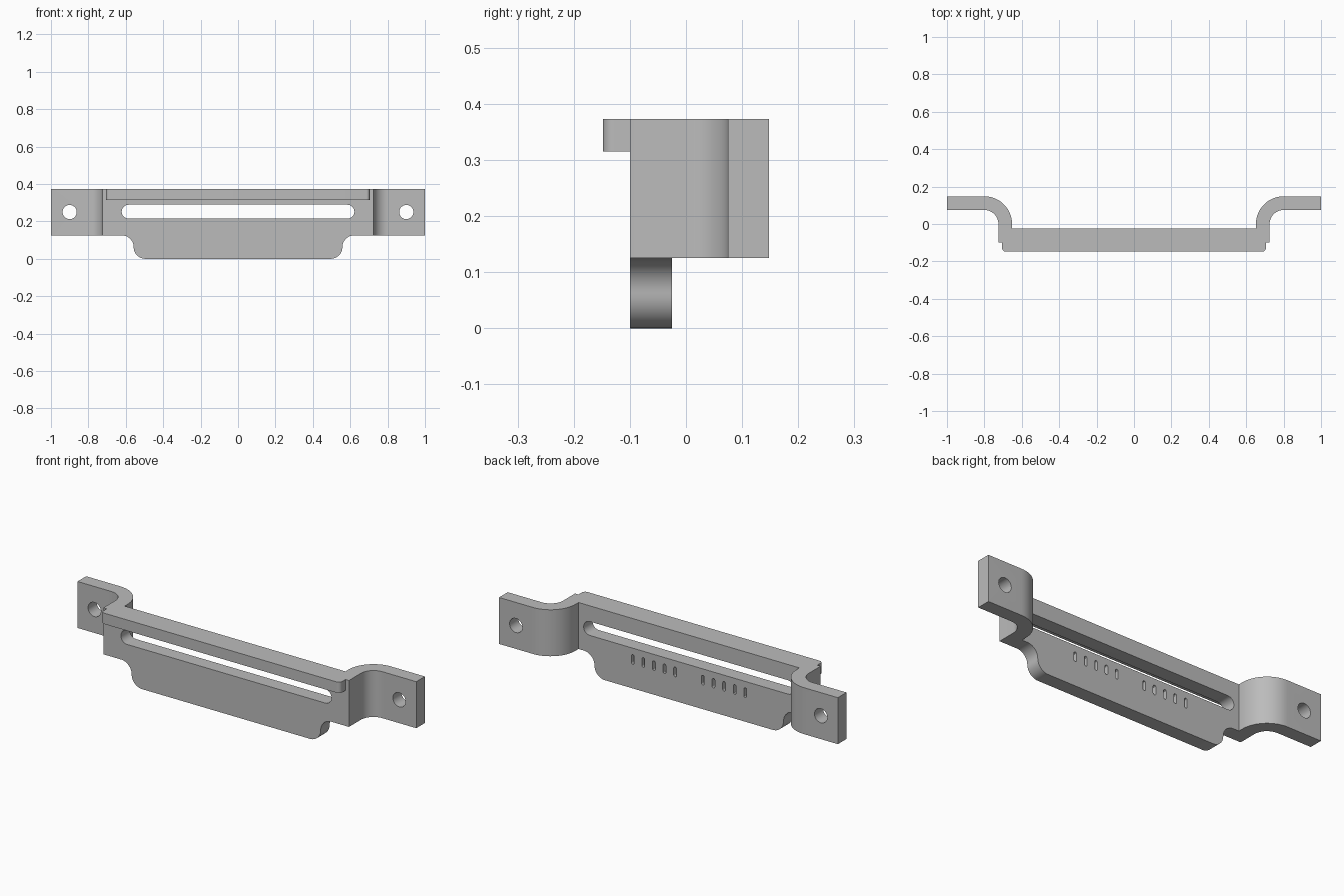
import bpy, bmesh
from math import cos, sin, radians
from mathutils import Vector

cube = bpy.data.objects.get("Cube")
if cube:
    bpy.data.objects.remove(cube, do_unlink=True)

grey = bpy.data.materials.new("grey plastic")
grey.use_nodes = True
colour = (0.5, 0.5, 0.5, 1)
grey.diffuse_color = colour
grey.node_tree.nodes["Principled BSDF"].inputs["Base Color"].default_value = colour


def arc(cx, cy, r, start, end, steps=16):
    angles = [radians(start + (end - start) * i / steps) for i in range(steps + 1)]
    return [(cx + r * cos(a), cy + r * sin(a)) for a in angles]


def prism(name, outline, low, high, axis):
    """Extrude a closed outline along z (outline in xy) or y (outline in xz)."""
    def place(p, h):
        return Vector((p[0], p[1], h)) if axis == "z" else Vector((p[0], h, p[1]))
    bm = bmesh.new()
    face = bm.faces.new([bm.verts.new(place(p, low)) for p in outline])
    grown = bmesh.ops.extrude_face_region(bm, geom=[face])
    moved = [v for v in grown["geom"] if isinstance(v, bmesh.types.BMVert)]
    bmesh.ops.translate(bm, verts=moved, vec=place((0, 0), high - low))
    bmesh.ops.recalc_face_normals(bm, faces=bm.faces)
    mesh = bpy.data.meshes.new(name)
    bm.to_mesh(mesh)
    bm.free()
    mesh.materials.append(grey)
    obj = bpy.data.objects.new(name, mesh)
    bpy.context.collection.objects.link(obj)
    return obj


def slot(cx, cz, half_x, half_z, steps=12):
    """Outline with round ends, lying along its longer direction."""
    r = min(half_x, half_z)
    dx, dz = half_x - r, half_z - r
    if dx >= dz:
        return arc(cx + dx, cz, r, -90, 90, steps) + arc(cx - dx, cz, r, 90, 270, steps)
    return arc(cx, cz + dz, r, 0, 180, steps) + arc(cx, cz - dz, r, 180, 360, steps)


# Bracket seen from above: ear, curved arm, plate and front lip
top = 0.373
half = [(0.652, -0.025)]
half += arc(0.8, 0, 0.148, 180, 90)
half += [(1, 0.148), (1, 0.075)]
half += arc(0.8, 0, 0.075, 90, 180)
half += [(0.725, -0.10), (0.705, -0.10)]
half += arc(0.685, -0.128, 0.02, 0, -90, 8)
outline = half + [(-x, y) for x, y in reversed(half)]
bracket = prism("bracket", outline, 0, top, "z")

cutters = []

# Space below the lip
below_lip = [(-1.1, -0.1), (1.1, -0.1), (1.1, 0.315), (-1.1, 0.315)]
cutters.append(prism("lip_cutter", below_lip, -0.3, -0.1, "y"))

# Space beside the lower tab, with an S-shaped edge
r = 0.0625
side = [(1.1, -0.1), (1.1, 2 * r)]
side += arc(0.558 + r, r, r, 90, 180, 12)
side += arc(0.558 - r, r, r, 0, -90, 12)[1:]
side += [(0.558 - r, -0.1)]
for s in (-1, 1):
    cutters.append(prism("tab_cutter", [(s * x, z) for x, z in side], -0.3, 0.3, "y"))
    # Screw hole through the ear
    cutters.append(prism("hole_cutter", arc(s * 0.9, 0.25, 0.038, 0, 345, 23), 0, 0.3, "y"))
    # Shallow grooves in the back of the plate
    for i in range(5):
        x = s * (0.082 + 0.0625 * i)
        cutters.append(prism("groove_cutter", slot(x, 0.155, 0.008, 0.026, 6), -0.055, 0.0, "y"))

# Long slot through the plate
cutters.append(prism("slot_cutter", slot(0, 0.252, 0.622, 0.037), -0.3, 0.05, "y"))

bpy.context.view_layer.objects.active = bracket
for cutter in cutters:
    cut = bracket.modifiers.new("cut", "BOOLEAN")
    cut.operation = "DIFFERENCE"
    cut.solver = "EXACT"
    cut.object = cutter
    bpy.ops.object.modifier_apply(modifier=cut.name)
    bpy.data.objects.remove(cutter, do_unlink=True)

bpy.ops.object.select_all(action="DESELECT")
bracket.select_set(True)
bpy.ops.object.shade_smooth_by_angle(angle=radians(30))
